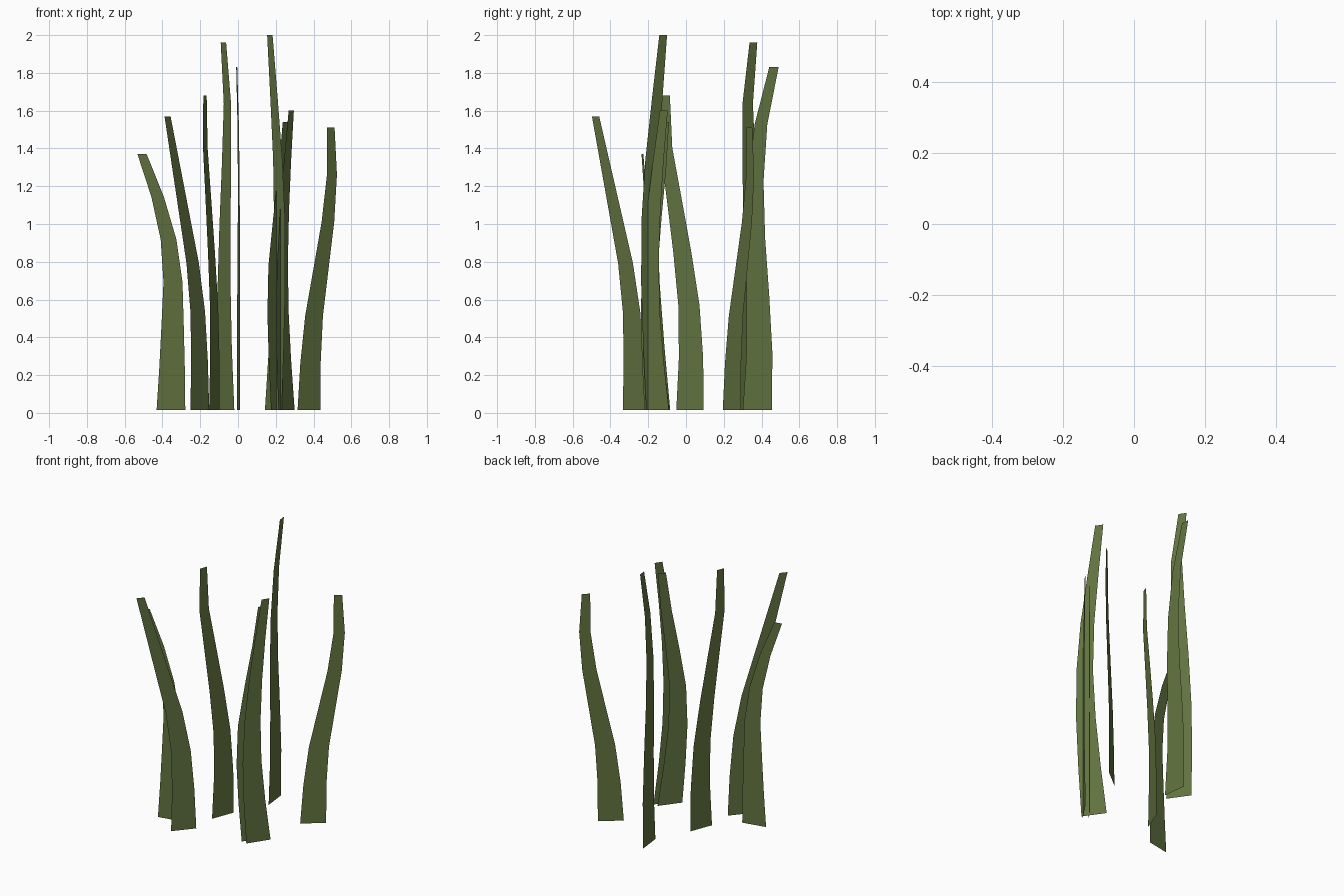
import bpy, math

# Shared leaf material
mat = bpy.data.materials.new("leaf_green")
mat.diffuse_color = (0.12, 0.17, 0.05, 1)

BASE_Z = 0.015
BASE_W, TIP_W = 0.155, 0.05

# Each blade: root x, root y, heading (degrees), tip height, sideways sway per row
blades = [
    (-0.355, -0.200, 11.3, 1.37, (0, .006, .009, .011, -.013, -.072, -.156)),
    (-0.202, -0.275, 50.0, 1.57, (0, -.003, -.017, -.059, -.128, -.197, -.266)),
    (-0.125, 0.021, 69.0, 1.68, (0, .006, -.006, -.043, -.088, -.134, -.139)),
    (-0.064, 0.338, 125.0, 1.96, (0, .014, .017, .009, -.005, -.014, .023)),
    (0.003, 0.378, 96.4, 1.83, (0, .011, .003, -.010, -.010, .019, .088)),
    (0.187, -0.147, -55.0, 2.00, (0, .028, .050, .058, .041, .006, -.032)),
    (0.257, -0.155, 56.5, 1.60, (0, -.025, -.041, -.038, -.019, .010, .045)),
    (0.222, -0.150, 53.0, 1.54, (0, -.029, -.050, -.050, -.017, .022, .050)),
    (0.376, 0.243, 38.5, 1.51, (0, .010, .034, .081, .128, .155, .148)),
]


def grass_blade(index, x, y, heading, height, sway):
    """Flat upright ribbon that tapers and sways within its own vertical plane."""
    dx, dy = math.cos(math.radians(heading)), math.sin(math.radians(heading))
    verts, rows = [], len(sway)
    for i, offset in enumerate(sway):
        t = i / (rows - 1)
        half = (BASE_W + (TIP_W - BASE_W) * t) / 2
        z = BASE_Z + (height - BASE_Z) * t
        for s in (offset - half, offset + half):
            verts.append((x + dx * s, y + dy * s, z))
    faces = [(2 * i, 2 * i + 1, 2 * i + 3, 2 * i + 2) for i in range(rows - 1)]
    mesh = bpy.data.meshes.new(f"grass_blade_{index}")
    mesh.from_pydata(verts, [], faces)
    mesh.materials.append(mat)
    bpy.context.collection.objects.link(bpy.data.objects.new(mesh.name, mesh))


# Clump of blades
for n, blade in enumerate(blades, 1):
    grass_blade(n, *blade)
